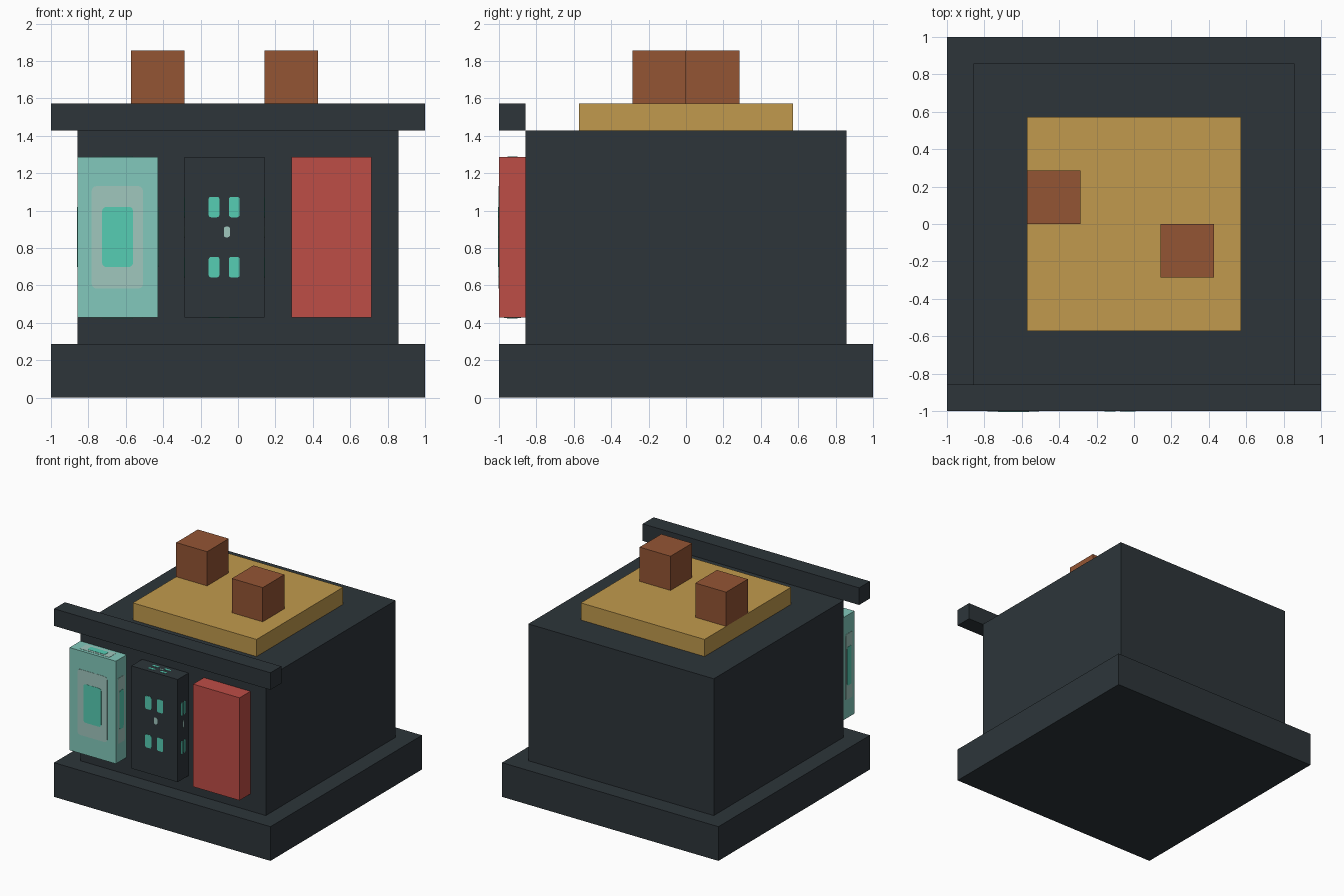
import bpy, bmesh, math
from mathutils import Vector

if "Cube" in bpy.data.objects:
    bpy.data.objects.remove(bpy.data.objects["Cube"], do_unlink=True)

U = 1 / 7  # grid unit


def material(name, r, g, b):
    lin = [((c / 255 + 0.055) / 1.055) ** 2.4 for c in (r, g, b)] + [1]
    m = bpy.data.materials.new(name)
    m.use_nodes = True
    m.diffuse_color = lin
    m.node_tree.nodes["Principled BSDF"].inputs["Base Color"].default_value = lin
    return m


charcoal = material("charcoal", 45, 53, 58)
ochre = material("ochre", 193, 154, 77)
brown = material("brown", 148, 85, 52)
red = material("red", 190, 77, 70)
mint = material("pale mint", 130, 201, 188)
grey_mint = material("grey mint", 160, 199, 190)
teal = material("bright teal", 86, 205, 180)


def finish(name, bm, mat):
    bmesh.ops.recalc_face_normals(bm, faces=bm.faces)
    me = bpy.data.meshes.new(name)
    bm.to_mesh(me)
    bm.free()
    me.materials.append(mat)
    ob = bpy.data.objects.new(name, me)
    bpy.context.collection.objects.link(ob)
    return ob


def box(name, lo, hi, mat):
    """Box between two corners given in grid units."""
    lo, hi = Vector(lo) * U, Vector(hi) * U
    bm = bmesh.new()
    bmesh.ops.create_cube(bm, size=1)
    for v in bm.verts:
        v.co = [(lo[i] + hi[i]) / 2 + v.co[i] * (hi[i] - lo[i]) for i in range(3)]
    return finish(name, bm, mat)


def marks(name, lo, hi, rects, radius, thick, mat):
    """Thin rounded plates, given as (u0, u1, v0, v1), on the exposed faces of a box."""
    lo, hi = Vector(lo) * U, Vector(hi) * U
    sx, sy, sz = hi - lo
    X, Y, Z = Vector((sx, 0, 0)), Vector((0, sy, 0)), Vector((0, 0, sz))
    faces = [
        (lo, X, Z),              # front
        (lo + X, Y, Z),          # left side
        (lo + Y, -Y, Z),         # right side
        (lo + Z, X, Y),          # top
        (lo + Y, X, -Y),         # underside
    ]
    ru, rv = radius
    bm = bmesh.new()
    for origin, u_axis, v_axis in faces:
        normal = u_axis.cross(v_axis).normalized()
        for u0, u1, v0, v1 in rects:
            corners = [(u1 - ru, v1 - rv), (u0 + ru, v1 - rv),
                       (u0 + ru, v0 + rv), (u1 - ru, v0 + rv)]
            ring = []
            for k, (cu, cv) in enumerate(corners):
                for s in range(4):
                    a = math.pi / 2 * (k + s / 3)
                    p = (origin + u_axis * (cu + ru * math.cos(a))
                         + v_axis * (cv + rv * math.sin(a)))
                    ring.append(bm.verts.new(p))
            face = bm.faces.new(ring)
            out = bmesh.ops.extrude_face_region(bm, geom=[face])["geom"]
            bmesh.ops.translate(bm, vec=normal * thick,
                                verts=[g for g in out if isinstance(g, bmesh.types.BMVert)])
    return finish(name, bm, mat)


# Main structure
box("base", (-7, -7, 0), (7, 7, 2), charcoal)
box("body", (-6, -6, 2), (6, 6, 10), charcoal)
box("front_ledge", (-7, -7, 10), (7, -6, 11), charcoal)

# Roof platform and blocks
box("roof_platform", (-4, -4, 10), (4, 4, 11), ochre)
box("roof_block_right", (-4, 0, 11), (-2, 2, 13), brown)
box("roof_block_left", (1, -2, 11), (3, 0, 13), brown)

# Front machines
mint_box = ((-6, -7, 3), (-3, -6, 9))
dark_box = ((-2, -7, 3), (1, -6, 9))
box("mint_cabinet", *mint_box, mint)
box("dark_cabinet", *dark_box, charcoal)
box("red_cabinet", (2, -7, 3), (5, -6, 9), red)

# Framed window on the mint cabinet
marks("mint_cabinet_frame", *mint_box, [(0.175, 0.815, 0.18, 0.82)],
      (0.06, 0.03), 0.002, grey_mint)
marks("mint_cabinet_window", *mint_box, [(0.305, 0.69, 0.315, 0.69)],
      (0.05, 0.025), 0.004, teal)

# Four lights and a centre button on the dark cabinet
lights = [(u, u + 0.135, v, v + 0.128) for u in (0.3, 0.553) for v in (0.25, 0.625)]
marks("dark_cabinet_lights", *dark_box, lights, (0.03, 0.015), 0.002, teal)
marks("dark_cabinet_button", *dark_box, [(0.49, 0.565, 0.5, 0.567)],
      (0.025, 0.012), 0.002, grey_mint)
